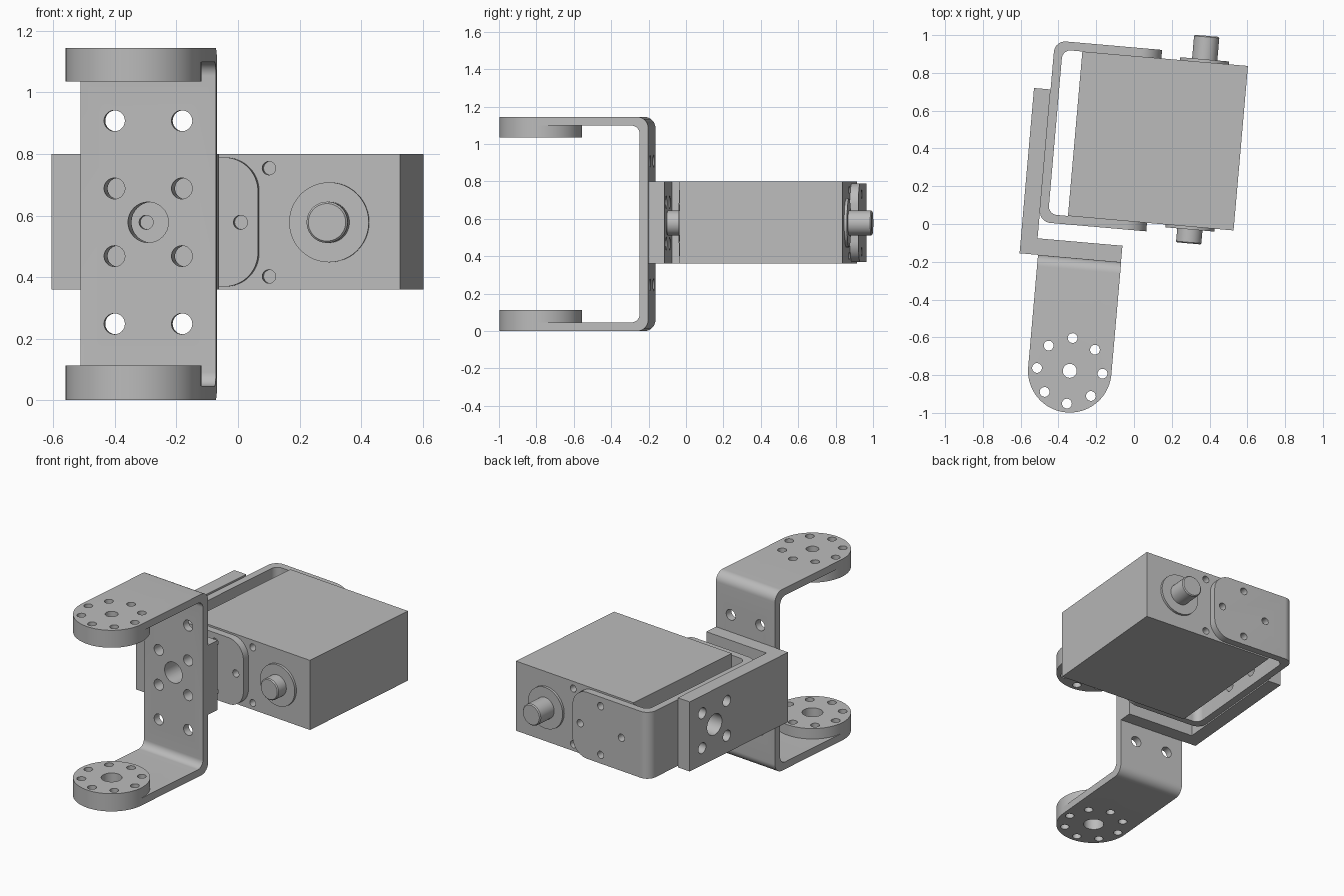
import bpy, bmesh, math
from mathutils import Matrix, Vector

cube = bpy.data.objects.get("Cube")
if cube:
    bpy.data.objects.remove(cube, do_unlink=True)

grey = bpy.data.materials.new("plain grey")
grey.use_nodes = True
grey.diffuse_color = (0.5, 0.5, 0.5, 1)
grey.node_tree.nodes["Principled BSDF"].inputs["Base Color"].default_value = (0.5, 0.5, 0.5, 1)

TILT = Matrix.Rotation(math.radians(-5), 4, "Z")
PLACE = {"X": lambda a, b, t: (t, a, b),
         "Y": lambda a, b, t: (a, t, b),
         "Z": lambda a, b, t: (a, b, t)}
parts = []


def outline(corners, steps=12):
    """Closed 2D outline from (a, b, radius) corners, each rounded by an arc."""
    pts = []
    for i, (a, b, r) in enumerate(corners):
        p = Vector((a, b))
        if r == 0:
            pts.append(p)
            continue
        d1 = (Vector(corners[i - 1][:2]) - p).normalized()
        d2 = (Vector(corners[(i + 1) % len(corners)][:2]) - p).normalized()
        centre = p + (d1 + d2) * r          # square corners only
        for k in range(steps + 1):
            t = k / steps * math.pi / 2
            q = centre - d2 * r * math.cos(t) - d1 * r * math.sin(t)
            if not pts or (q - pts[-1]).length > 1e-5:
                pts.append(q)
    return pts


def rect(a0, b0, a1, b1):
    return outline([(a0, b0, 0), (a1, b0, 0), (a1, b1, 0), (a0, b1, 0)])


def circle(a, b, r, n=32):
    return [Vector((a + r * math.cos(k * math.tau / n), b + r * math.sin(k * math.tau / n)))
            for k in range(n)]


def prism(name, outlines, axis, t0, t1):
    """Extrude one or more outlines along an axis from t0 to t1."""
    bm = bmesh.new()
    for pts in outlines:
        lo = [bm.verts.new(PLACE[axis](p.x, p.y, t0)) for p in pts]
        hi = [bm.verts.new(PLACE[axis](p.x, p.y, t1)) for p in pts]
        bm.faces.new(lo)
        bm.faces.new(hi)
        for i in range(len(pts)):
            j = (i + 1) % len(pts)
            bm.faces.new((lo[i], lo[j], hi[j], hi[i]))
    bmesh.ops.recalc_face_normals(bm, faces=bm.faces)
    me = bpy.data.meshes.new(name)
    bm.to_mesh(me)
    bm.free()
    me.materials.append(grey)
    ob = bpy.data.objects.new(name, me)
    bpy.context.collection.objects.link(ob)
    return ob


def part(name, *args):
    ob = prism(name, *args)
    parts.append(ob)
    return ob


def carve(ob, outlines, axis, t0, t1, mode="DIFFERENCE"):
    """Boolean a prism into a part and keep only the result."""
    cutter = prism("cutter", outlines, axis, t0, t1)
    cutter.hide_render = True
    mod = ob.modifiers.new("carve", "BOOLEAN")
    mod.operation, mod.solver, mod.object = mode, "EXACT", cutter
    dg = bpy.context.evaluated_depsgraph_get()
    dg.update()
    me = bpy.data.meshes.new_from_object(ob.evaluated_get(dg))
    ob.modifiers.clear()
    ob.data = me
    bpy.data.objects.remove(cutter, do_unlink=True)


def channel(a0, a1, b0, b1, t, r_in, r_out, flip):
    """U profile; web at a1 (flip=False) or at a0 (flip=True)."""
    web, end, s = (a0, a1, 1) if flip else (a1, a0, -1)
    return outline([(end, b0, 0), (web, b0, r_out), (web, b1, r_out), (end, b1, 0),
                    (end, b1 - t, 0), (web + s * t, b1 - t, r_in),
                    (web + s * t, b0 + t, r_in), (end, b0 + t, 0)])


def bolt_square(a, b, rows):
    """Large centre hole with two columns of bolt holes."""
    return [circle(a, b, 0.066)] + [circle(a + s * 0.11, b + r, 0.034)
                                    for s in (-1, 1) for r in rows]


MID = 0.578                       # height of the motor axis
CU, CV, R = -0.271, -0.804, 0.221  # pivot of the tall bracket
TOP = 1.145

# Tall bracket: channel trimmed to a round-ended tongue
tall = part("tall_bracket", [channel(-1.2, -0.207, 0, TOP, 0.046, 0.045, 0.06, False)],
            "X", CU - R, CU + R)
carve(tall, [outline([(CU - R, CV - R, R), (CU + R, CV - R, R),
                      (CU + R, 0, 0), (CU - R, 0, 0)], 20)], "Z", -0.1, 1.3, "INTERSECT")
carve(tall, bolt_square(CU, MID, (-0.33, -0.11, 0.11, 0.33)), "Y", -0.3, -0.1)

# Round horns inside each tongue, with a ring of bolt holes through both
for name, z0, z1, bore in (("lower_horn", 0.046, 0.112, 0.06),
                           ("upper_horn", 1.035, TOP - 0.046, 0.037)):
    horn = part(name, [circle(CU, CV, R, 80)], "Z", z0, z1)
    ring = [circle(CU + 0.174 * math.cos(k * math.pi / 4),
                   CV + 0.174 * math.sin(k * math.pi / 4), 0.026, 20) for k in range(8)]
    for ob in (horn, tall):
        carve(ob, ring + [circle(CU, CV, bore)], "Z", z0 - 0.08, z1 + 0.08)

# Angle plate joining the two brackets
angle = part("angle_plate", [outline([(-0.59, -0.207, 0), (-0.051, -0.207, 0), (-0.051, -0.12, 0),
                                      (-0.502, -0.12, 0), (-0.502, 0.671, 0), (-0.59, 0.671, 0)])],
             "Z", 0.36, 0.8)
carve(angle, bolt_square(CU, MID, (-0.11, 0.11)), "Y", -0.3, -0.05)
carve(angle, bolt_square(0.449, MID, (-0.11, 0.11)), "X", -0.7, -0.4)

# Wide bracket holding the motor
wide = part("wide_bracket", [channel(-0.502, 0.068, -0.033, 0.931, 0.045, 0.045, 0.06, True)],
            "Z", 0.369, 0.789)
carve(wide, [outline([(-0.7, 0.369, 0), (0.068, 0.369, 0.11), (0.068, 0.789, 0.11),
                      (-0.7, 0.789, 0)])], "Y", -0.2, 1.1, "INTERSECT")
carve(wide, bolt_square(0.449, MID, (-0.11, 0.11)), "X", -0.6, -0.4)
diamond = [circle(-0.143 + 0.154 * a, MID + 0.154 * b, 0.023, 20)
           for a, b in ((1, 0), (-1, 0), (0, 1), (0, -1))]
carve(wide, diamond, "Y", -0.2, 1.1)

# Motor body with screw holes on both ends
body = part("motor_body", [rect(-0.352, 0.36, 0.528, 0.8)], "Z", 0, 1)
body.data.clear_geometry()
bm = bmesh.new()
bmesh.ops.create_cube(bm, size=1, matrix=Matrix.Translation((0.088, 0.449, 0.58))
                      @ Matrix.Diagonal((0.88, 0.874, 0.44, 1)))
bm.to_mesh(body.data)
bm.free()
screws = [circle(0.1, MID + s * 0.176, 0.022, 20) for s in (-1, 1)]
for v in (0.012, 0.886):
    carve(body, screws, "Y", v - 0.05, v + 0.05)

# Output shafts and their collars
for name, face, collar, tip in (("front", 0.012, -0.003, -0.077), ("back", 0.886, 0.901, 1.026)):
    part(name + "_collar", [circle(0.297, MID, 0.13, 48)], "Y", face, collar)
    shaft = part(name + "_shaft", [circle(0.297, MID, 0.067, 40)], "Y", face, tip)
    bev = shaft.modifiers.new("edge", "BEVEL")
    bev.width, bev.segments = 0.006, 1

# Shared tilt and shading
bpy.ops.object.select_all(action="DESELECT")
for ob in parts:
    ob.data.transform(TILT)
    if not ob.data.materials:
        ob.data.materials.append(grey)
    ob.select_set(True)
bpy.context.view_layer.objects.active = parts[0]
bpy.ops.object.shade_smooth_by_angle(angle=math.radians(30))
